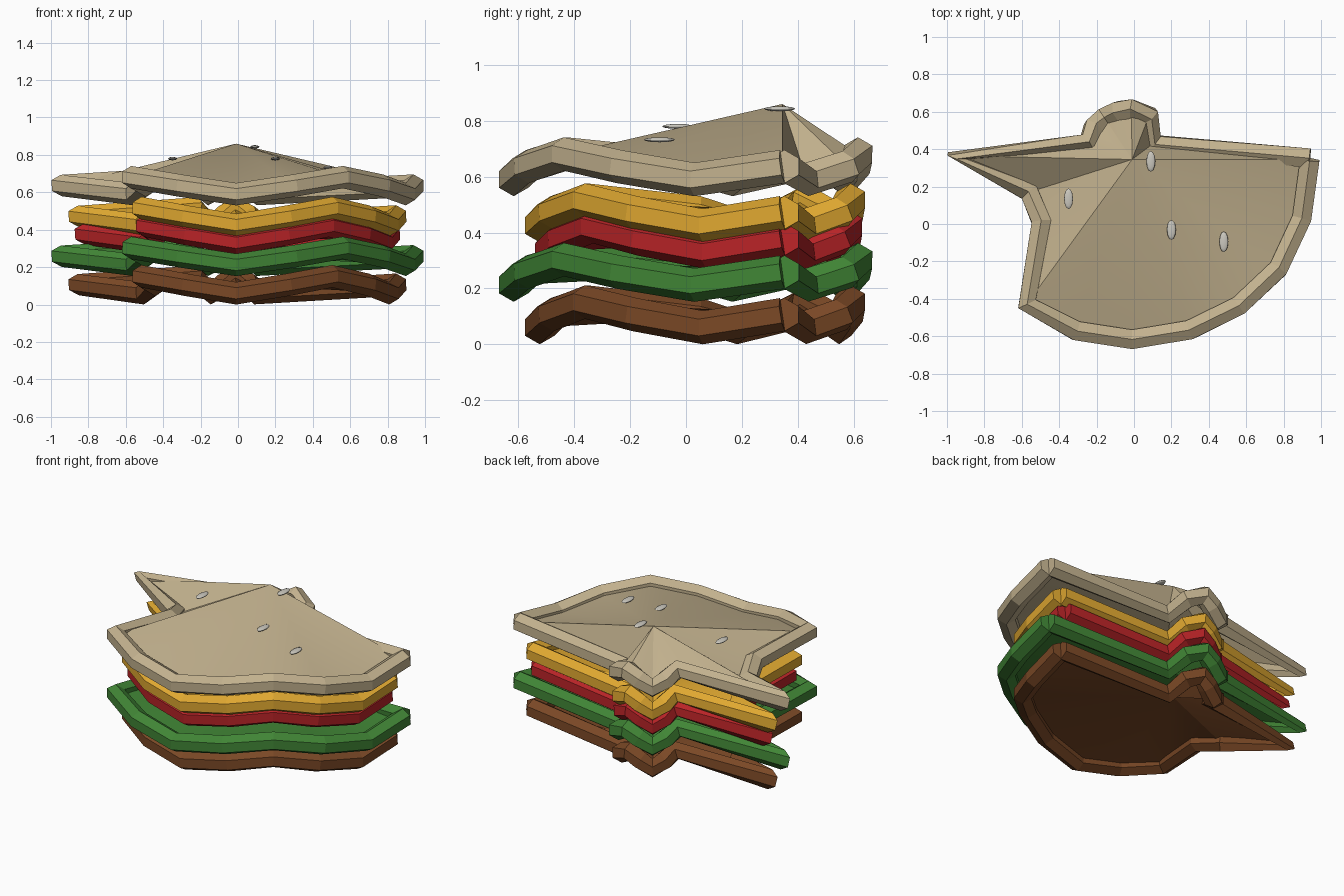
import bpy, bmesh, math
from mathutils import Vector

if "Cube" in bpy.data.objects:
    bpy.data.objects.remove(bpy.data.objects["Cube"])

Z = Vector((0, 0, 1))
CENTRE = Vector((-0.01, 0.345, 0))
RADIUS = 0.06

# Rim centre line seen from above; its height ripples every four points
PATH = [
    (0.94, 0.345), (0.897, 0.03), (0.77, -0.24), (0.56, -0.437), (0.30, -0.565),
    (-0.01, -0.617), (-0.31, -0.57), (-0.572, -0.427), (-0.495, 0.01),
    (-0.56, 0.17), (-0.945, 0.365), (-0.25, 0.432), (-0.217, 0.515),
    (-0.16, 0.57), (-0.085, 0.603), (-0.015, 0.615), (0.08, 0.578),
    (0.105, 0.432), (0.94, 0.352),
]
RIPPLE = (0.106, 0.06, 0.106, 0.151)


def material(name, rgb):
    m = bpy.data.materials.new(name)
    m.diffuse_color = (*rgb, 1)
    m.use_nodes = True
    m.node_tree.nodes["Principled BSDF"].inputs["Base Color"].default_value = m.diffuse_color
    return m


def finish(bm, name, mat, smooth=None):
    bmesh.ops.recalc_face_normals(bm, faces=bm.faces[:])
    me = bpy.data.meshes.new(name)
    bm.to_mesh(me)
    bm.free()
    me.materials.append(mat)
    ob = bpy.data.objects.new(name, me)
    bpy.context.collection.objects.link(ob)
    if sum(f.normal.z * f.area for f in me.polygons) < -0.01:
        me.flip_normals()
    if smooth:
        bpy.ops.object.select_all(action='DESELECT')
        bpy.context.view_layer.objects.active = ob
        ob.select_set(True)
        bpy.ops.object.shade_smooth_by_angle(angle=math.radians(smooth))
    return ob


def rim(name, pts, mat):
    """Open six-sided tube along the points."""
    bm = bmesh.new()
    rings = []
    for i, p in enumerate(pts):
        t = Vector()
        if i:
            t += (p - pts[i - 1]).normalized()
        if i < len(pts) - 1:
            t += (pts[i + 1] - p).normalized()
        t.normalize()
        side = t.cross(Z).normalized()
        up = side.cross(t)
        rings.append([bm.verts.new(p + RADIUS * (math.cos(a) * up + math.sin(a) * side))
                      for a in (k * math.pi / 3 for k in range(6))])
    for a, b in zip(rings, rings[1:]):
        for k in range(6):
            j = (k + 1) % 6
            bm.faces.new((a[k], a[j], b[j], b[k]))
    bm.faces.new(rings[0])
    bm.faces.new(rings[-1])
    finish(bm, name, mat)


def sheet(name, pts, peak, mat):
    """Fan from the peak out to the rim."""
    bm = bmesh.new()
    top = bm.verts.new(peak)
    ring = [bm.verts.new(p) for p in pts[:-1]]
    for i in range(len(ring)):
        bm.faces.new((top, ring[i - 1], ring[i]))
    finish(bm, name, mat, 30)


# Layers: name, colour, scale about the centre, base height, peak above base
layers = [
    ("bottom_bun", material("brown", (0.195, 0.065, 0.019)), 0.903, 0.0, 0.11),
    ("lettuce", material("green", (0.052, 0.235, 0.036)), 1.0, 0.152, 0.11),
    ("tomato", material("red", (0.48, 0.017, 0.02)), 0.867, 0.27, 0.11),
    ("cheese", material("golden_yellow", (0.74, 0.39, 0.03)), 0.903, 0.365, 0.11),
    ("top_bun", material("tan", (0.54, 0.44, 0.27)), 1.0, 0.53, 0.33),
]
for name, mat, s, z, peak in layers:
    pts = [CENTRE + Vector(((x - CENTRE.x) * s, (y - CENTRE.y) * s, RIPPLE[i % 4] + z))
           for i, (x, y) in enumerate(PATH)]
    rim(name + "_rim", pts, mat)
    sheet(name + "_sheet", pts, CENTRE + Z * (z + peak), mat)

# Seeds on the top bun
seed_mat = material("pale_grey", (0.6, 0.58, 0.52))
for loc in ((0.09, 0.335, 0.843), (-0.35, 0.135, 0.78), (0.2, -0.03, 0.78), (0.48, -0.095, 0.732)):
    bm = bmesh.new()
    bmesh.ops.create_uvsphere(bm, u_segments=12, v_segments=8, radius=1)
    for v in bm.verts:
        v.co = Vector(loc) + Vector((v.co.x * 0.024, v.co.y * 0.055, v.co.z * 0.009))
    finish(bm, "seed", seed_mat, 60)
